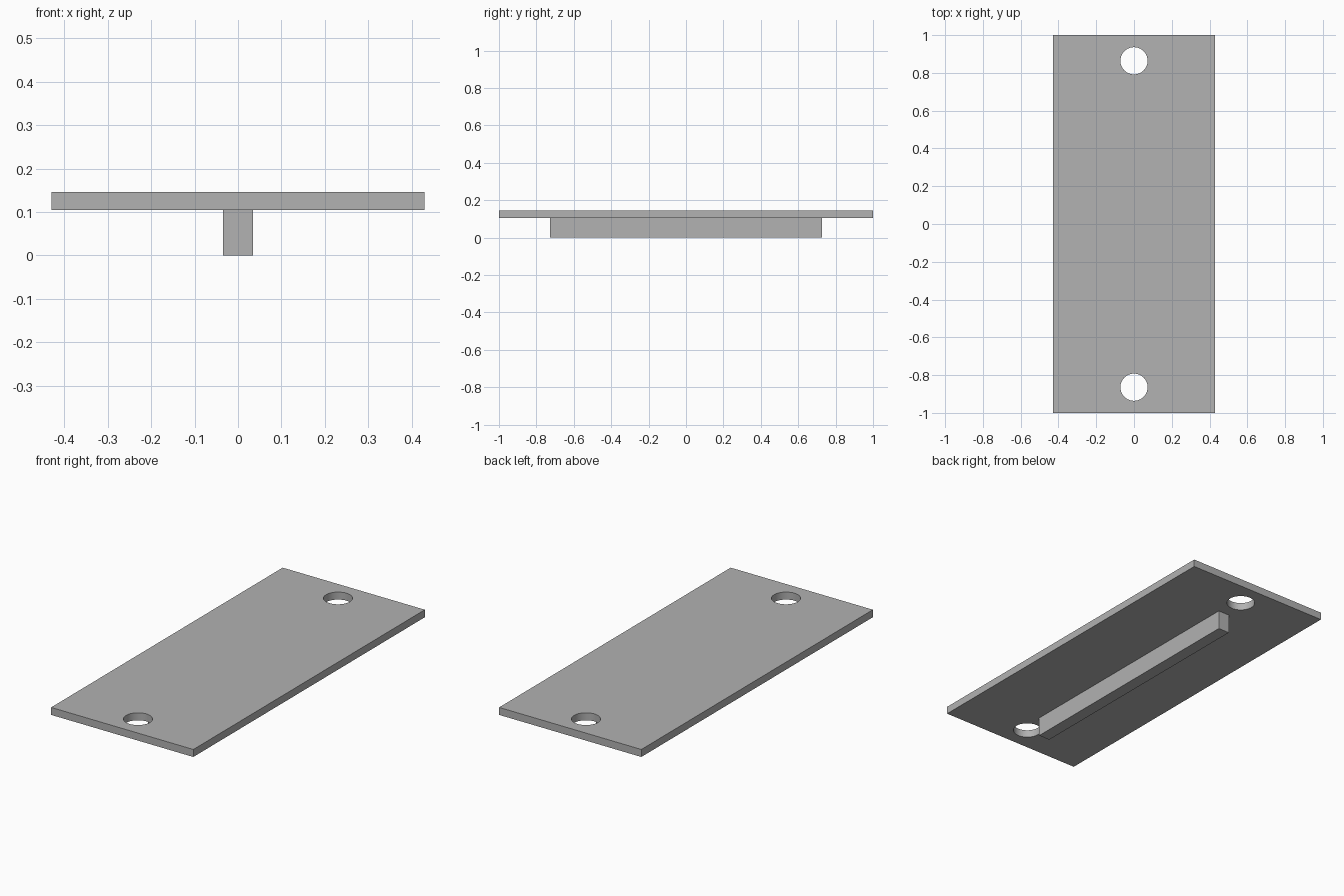
import bpy

default_cube = bpy.data.objects.get("Cube")
if default_cube:
    bpy.data.objects.remove(default_cube, do_unlink=True)

# Overall sizes
HALF_WIDTH, HALF_LENGTH = 0.43, 1.0
PLATE_BOTTOM, PLATE_TOP = 0.105, 0.146
RIB_HALF_WIDTH, RIB_HALF_LENGTH = 0.034, 0.727
HOLE_RADIUS, HOLE_Y = 0.072, 0.864

grey = bpy.data.materials.new("plain_grey")
grey.use_nodes = True
colour = (0.445, 0.445, 0.445, 1)
grey.diffuse_color = colour
grey.node_tree.nodes["Principled BSDF"].inputs["Base Color"].default_value = colour


def box(name, half_x, half_y, bottom, top):
    bpy.ops.mesh.primitive_cube_add(size=2, location=(0, 0, (bottom + top) / 2))
    obj = bpy.context.object
    obj.name = name
    obj.scale = (half_x, half_y, (top - bottom) / 2)
    bpy.ops.object.transform_apply(location=True, rotation=False, scale=True)
    obj.data.materials.append(grey)
    return obj


def drill(target, y):
    bpy.ops.mesh.primitive_cylinder_add(
        vertices=64, radius=HOLE_RADIUS, depth=1, location=(0, y, PLATE_TOP))
    cutter = bpy.context.object
    cutter.hide_render = True
    cutter.data.materials.append(grey)
    cut = target.modifiers.new("hole", "BOOLEAN")
    cut.operation = "DIFFERENCE"
    cut.solver = "EXACT"
    cut.object = cutter
    bpy.ops.object.select_all(action="DESELECT")
    target.select_set(True)
    bpy.context.view_layer.objects.active = target
    bpy.ops.object.modifier_apply(modifier=cut.name)
    bpy.data.objects.remove(cutter, do_unlink=True)


# Flat plate with a round hole near each end
plate = box("plate", HALF_WIDTH, HALF_LENGTH, PLATE_BOTTOM, PLATE_TOP)
for side in (-1, 1):
    drill(plate, side * HOLE_Y)
bpy.ops.object.shade_smooth_by_angle()

# Central rib under the plate
box("rib", RIB_HALF_WIDTH, RIB_HALF_LENGTH, 0, PLATE_BOTTOM)
